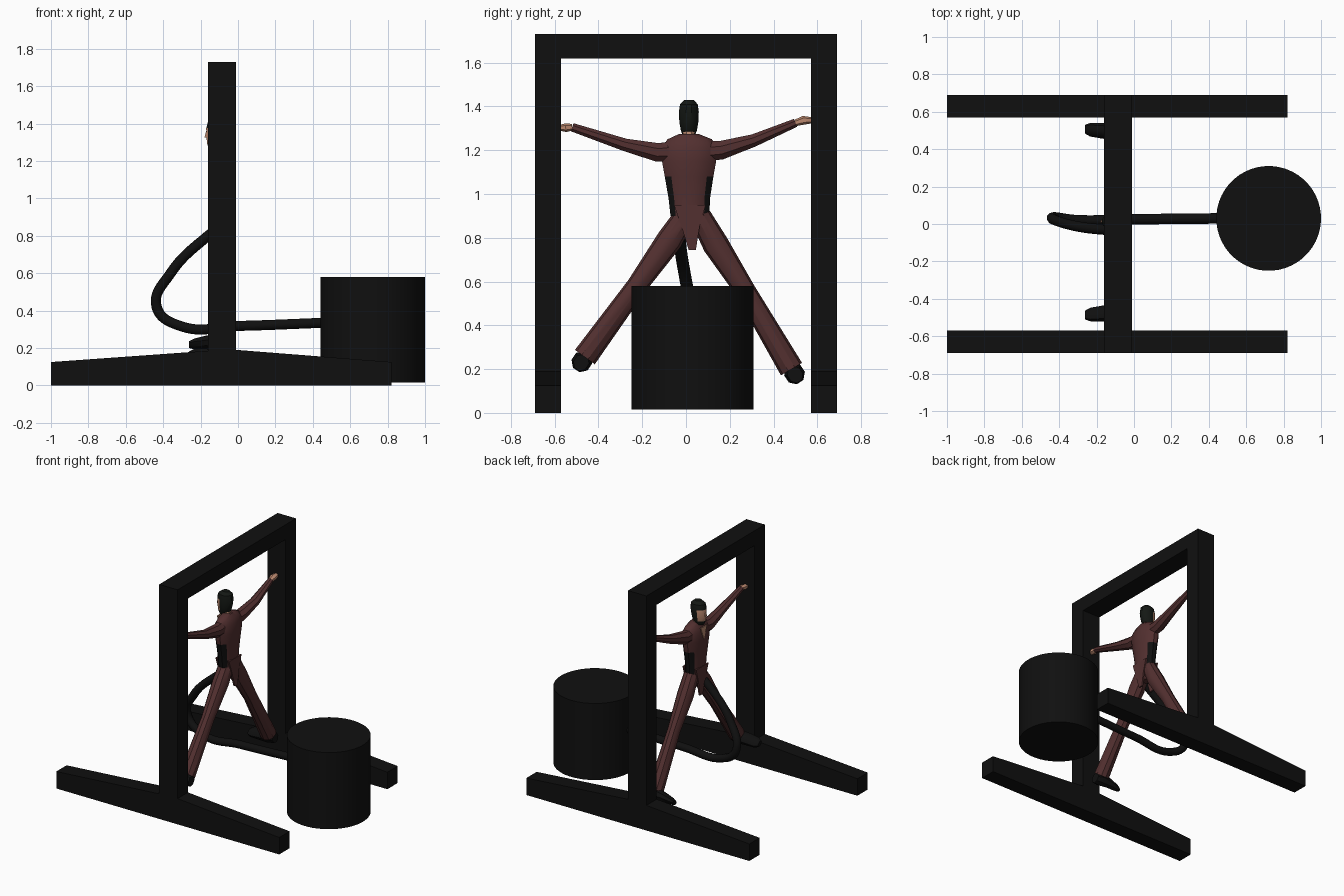
import bpy, bmesh, math
from mathutils import Vector

if "Cube" in bpy.data.objects:
    bpy.data.objects.remove(bpy.data.objects["Cube"])


def mat(name, rgb):
    m = bpy.data.materials.new(name)
    m.diffuse_color = (*rgb, 1)
    m.use_nodes = True
    m.node_tree.nodes["Principled BSDF"].inputs["Base Color"].default_value = m.diffuse_color
    return m


BLACK = mat("black", (0.005, 0.005, 0.005))
MAROON = mat("maroon cloth", (0.085, 0.029, 0.029))
SKIN = mat("skin", (0.50, 0.25, 0.16))
HAIR = mat("dark hair", (0.007, 0.009, 0.007))


def finish(name, bm, mats, rule=None, angle=35):
    bmesh.ops.recalc_face_normals(bm, faces=bm.faces[:])
    bm.normal_update()
    for f in bm.faces:
        f.material_index = rule(f.calc_center_median(), f.normal) if rule else 0
    me = bpy.data.meshes.new(name)
    bm.to_mesh(me)
    bm.free()
    ob = bpy.data.objects.new(name, me)
    bpy.context.collection.objects.link(ob)
    for m in mats:
        me.materials.append(m)
    if angle:
        bpy.ops.object.select_all(action='DESELECT')
        ob.select_set(True)
        bpy.context.view_layer.objects.active = ob
        bpy.ops.object.shade_smooth_by_angle(angle=math.radians(angle))
    return ob


def prism(name, pts, axis, a, b, m):
    """Extrude a flat outline along x or y between a and b."""
    bm = bmesh.new()
    place = (lambda p, t: (t, p[0], p[1])) if axis == 'x' else (lambda p, t: (p[0], t, p[1]))
    lo = [bm.verts.new(place(p, a)) for p in pts]
    hi = [bm.verts.new(place(p, b)) for p in pts]
    bm.faces.new(lo)
    bm.faces.new(hi)
    n = len(pts)
    for i in range(n):
        bm.faces.new((lo[i], lo[(i + 1) % n], hi[(i + 1) % n], hi[i]))
    return finish(name, bm, [m], angle=0)


def loft(name, rings, sides, mats, rule=None, angle=35):
    """Skin rings given as (centre, u vector, v vector)."""
    bm = bmesh.new()
    loops = []
    for c, u, v in rings:
        loops.append([bm.verts.new(c + u * math.cos(t) + v * math.sin(t))
                      for t in (2 * math.pi * (k + 0.5) / sides for k in range(sides))])
    for p, q in zip(loops, loops[1:]):
        for i in range(sides):
            j = (i + 1) % sides
            bm.faces.new((p[i], p[j], q[j], q[i]))
    bm.faces.new(loops[0])
    bm.faces.new(loops[-1])
    return finish(name, bm, mats, rule, angle)


def stack(name, rows, sides, mats, rule=None, angle=35):
    """Horizontal rings: z, x, y, half depth, half width."""
    rings = [(Vector((x, y, z)), Vector((rx, 0, 0)), Vector((0, ry, 0)))
             for z, x, y, rx, ry in rows]
    return loft(name, rings, sides, mats, rule, angle)


def limb(name, rows, sides, mats):
    """Rings square to a path: x, y, z, half depth, half width."""
    pts = [Vector(r[:3]) for r in rows]
    rings = []
    for i, r in enumerate(rows):
        t = (pts[min(i + 1, len(pts) - 1)] - pts[max(i - 1, 0)]).normalized()
        u = Vector((1, 0, 0))
        u = (u - t * u.dot(t)).normalized()
        rings.append((pts[i], u * r[3], t.cross(u) * r[4]))
    return loft(name, rings, sides, mats)


# Frame: two floor rails, two posts and a top beam
rail = [(-1, 0), (0.82, 0), (0.82, 0.125), (-0.01, 0.19), (-0.16, 0.185), (-1, 0.125)]
for side, y0 in (("left", -0.69), ("right", 0.57)):
    prism(side + "_floor_rail", rail, 'y', y0, y0 + 0.12, BLACK)
    prism(side + "_post", [(-0.16, 0.01), (-0.01, 0.01), (-0.01, 1.73), (-0.16, 1.73)],
          'y', y0, y0 + 0.12, BLACK)
prism("top_beam", [(-0.16, 1.62), (-0.01, 1.62), (-0.01, 1.73), (-0.16, 1.73)],
      'y', -0.57, 0.57, BLACK)

# Drum
stack("drum", [(0.015, 0.72, 0.03, 0.28, 0.28), (0.58, 0.72, 0.03, 0.28, 0.28)], 48, [BLACK])

# Hose from the drum, looping round in front of the frame
cu = bpy.data.curves.new("hose", 'CURVE')
cu.dimensions = '3D'
cu.bevel_depth = 0.028
cu.bevel_resolution = 3
cu.use_fill_caps = True
sp = cu.splines.new('BEZIER')
path = [(0.46, 0.03, 0.335), (0.0, 0.025, 0.318), (-0.30, 0.02, 0.315), (-0.435, 0.035, 0.42),
        (-0.36, 0.0, 0.60), (-0.16, -0.03, 0.80), (-0.09, -0.03, 0.85)]
sp.bezier_points.add(len(path) - 1)
for bp, p in zip(sp.bezier_points, path):
    bp.co = p
    bp.handle_left_type = bp.handle_right_type = 'AUTO'
cu.materials.append(BLACK)
bpy.context.collection.objects.link(bpy.data.objects.new("hose", cu))

# Torso: jacket with dark side panels at the waist
stack("jacket", [
    (0.90, -0.09, 0.018, 0.055, 0.092), (0.98, -0.09, 0.015, 0.055, 0.098),
    (1.08, -0.09, 0.014, 0.062, 0.115), (1.15, -0.09, 0.014, 0.068, 0.128),
    (1.215, -0.09, 0.017, 0.062, 0.130), (1.25, -0.09, 0.017, 0.048, 0.105),
    (1.275, -0.09, 0.013, 0.03, 0.045)], 12, [MAROON, BLACK],
    lambda c, n: int(c.z < 1.08 and abs(n.y) > 0.55))
stack("trouser_seat", [(0.81, -0.09, 0.025, 0.03, 0.035), (0.87, -0.09, 0.022, 0.05, 0.085),
                       (0.93, -0.09, 0.02, 0.05, 0.09)], 12, [MAROON])
tail = [(-0.055, 0.95), (0.09, 0.95), (0.062, 0.85), (0.045, 0.745), (0.012, 0.745), (-0.02, 0.85)]
prism("back_jacket_tail", tail, 'x', -0.046, -0.034, MAROON)
prism("front_jacket_tail", tail, 'x', -0.146, -0.134, MAROON)
prism("open_collar", [(-0.022, 1.245), (0.05, 1.245), (0.014, 1.15)], 'x', -0.157, -0.149, SKIN)

# Head: face cut out of the hair by direction and height
stack("neck", [(1.23, -0.095, 0.013, 0.03, 0.03), (1.31, -0.105, 0.013, 0.028, 0.028)], 8, [SKIN])
stack("head", [
    (1.26, -0.125, 0.013, 0.030, 0.026), (1.29, -0.118, 0.013, 0.048, 0.038),
    (1.33, -0.115, 0.013, 0.056, 0.045), (1.375, -0.112, 0.013, 0.060, 0.047),
    (1.41, -0.110, 0.013, 0.052, 0.042), (1.43, -0.108, 0.013, 0.026, 0.022)],
    12, [HAIR, SKIN], lambda c, n: int(n.x < -0.25 and 1.285 < c.z < 1.385))
stack("nose", [(1.325, -0.168, 0.013, 0.013, 0.010), (1.36, -0.165, 0.013, 0.006, 0.005)], 6, [SKIN])

# Arms and hands
arms = {
    "left": [(-0.09, -0.06, 1.195), (-0.09, -0.13, 1.19), (-0.08, -0.28, 1.225),
             (-0.085, -0.52, 1.305), (-0.09, -0.575, 1.303)],
    "right": [(-0.09, 0.09, 1.195), (-0.09, 0.16, 1.20), (-0.08, 0.31, 1.245),
              (-0.085, 0.50, 1.325), (-0.09, 0.575, 1.337)]}
for side, p in arms.items():
    limb(side + "_sleeve", [(*p[0], 0.045, 0.05), (*p[1], 0.045, 0.046),
                            (*p[2], 0.036, 0.031), (*p[3], 0.022, 0.021)], 8, [MAROON])
    limb(side + "_hand", [(*p[3], 0.018, 0.015), (*p[3][:1], (p[3][1] + p[4][1]) / 2, p[4][2], 0.026, 0.02),
                          (*p[4], 0.018, 0.014)], 6, [SKIN])

# Flared legs and shoes
legs = {
    "left": [(-0.09, -0.005, 0.90), (-0.09, -0.075, 0.79), (-0.09, -0.225, 0.58), (-0.09, -0.462, 0.255)],
    "right": [(-0.09, 0.065, 0.90), (-0.09, 0.135, 0.77), (-0.09, 0.27, 0.56), (-0.09, 0.482, 0.20)]}
for side, p in legs.items():
    limb(side + "_trouser_leg", [(*p[0], 0.052, 0.05), (*p[1], 0.058, 0.060),
                                 (*p[2], 0.045, 0.047), (*p[3], 0.056, 0.056)], 10, [MAROON])
    s = -1 if side == "left" else 1
    x, y, z = p[3]
    out = Vector((0, s * 0.55, -0.83))
    along = Vector((0, s * 0.83, 0.55))
    rows = [(-0.045, 0.03, 0.035, 0.04), (-0.09, 0.025, 0.048, 0.05),
            (-0.17, 0.03, 0.045, 0.035), (-0.235, 0.04, 0.040, 0.025), (-0.262, 0.045, 0.026, 0.015)]
    loft(side + "_shoe", [(Vector((rx, y, z)) + out * d, along * w, out * h)
                          for rx, d, w, h in rows], 8, [BLACK])
